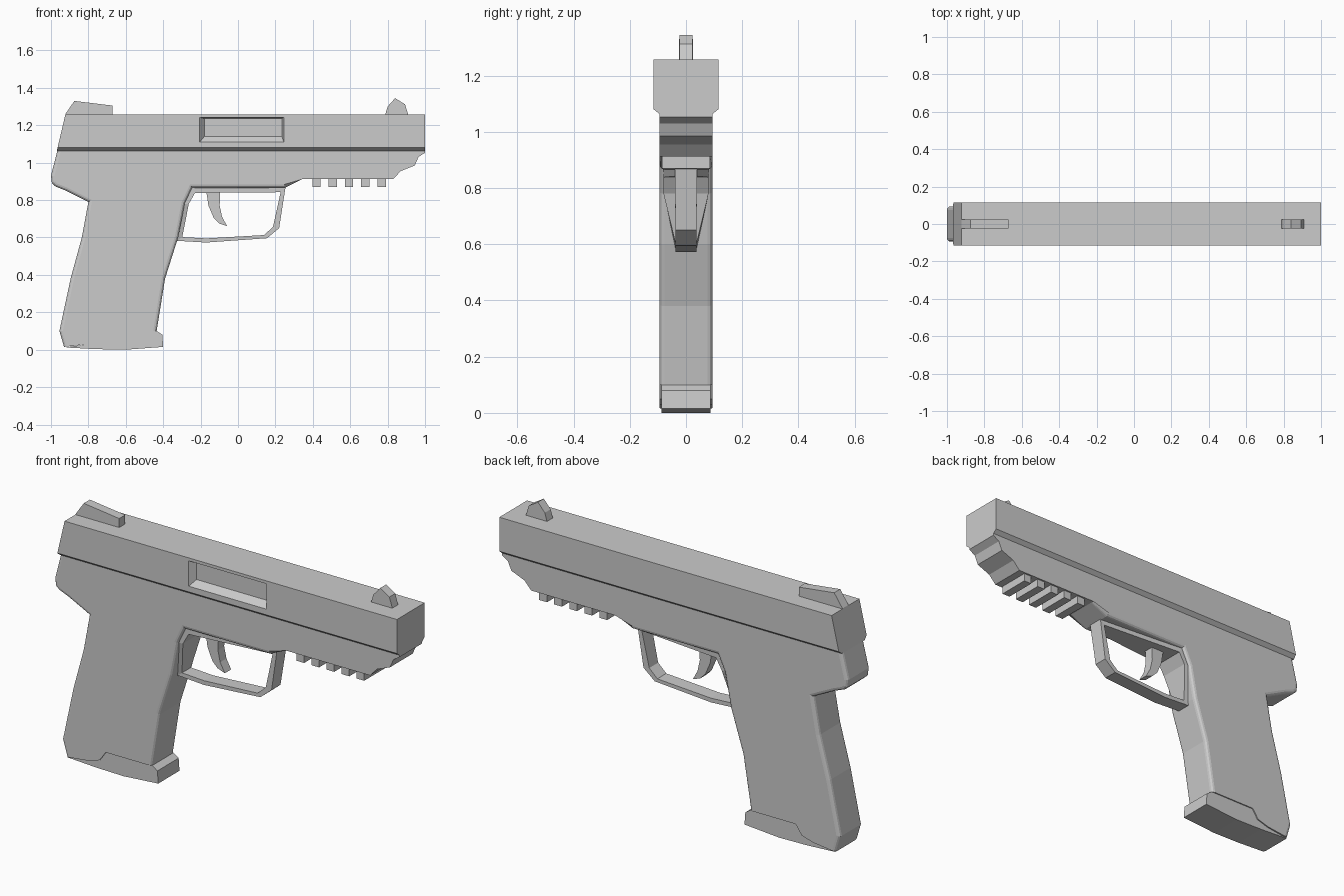
import bpy, bmesh

if "Cube" in bpy.data.objects:
    bpy.data.objects.remove(bpy.data.objects["Cube"])


def finish(name, bm):
    bmesh.ops.recalc_face_normals(bm, faces=bm.faces)
    mesh = bpy.data.meshes.new(name)
    bm.to_mesh(mesh)
    bm.free()
    ob = bpy.data.objects.new(name, mesh)
    bpy.context.collection.objects.link(ob)
    return ob


def loft(name, sections, closed=False):
    """Join equal-length point loops; cap the ends unless closed."""
    bm = bmesh.new()
    rings = [[bm.verts.new(p) for p in s] for s in sections]
    n = len(rings[0])
    pairs = list(zip(rings, rings[1:]))
    if closed:
        pairs.append((rings[-1], rings[0]))
    else:
        bm.faces.new(rings[0])
        bm.faces.new(rings[-1])
    for a, b in pairs:
        for i in range(n):
            j = (i + 1) % n
            bm.faces.new((a[i], a[j], b[j], b[i]))
    return finish(name, bm)


def plate(name, profile, half, bevel=0, pick=None):
    """Extrude an x-z profile across y, optionally rounding chosen rim edges."""
    ob = loft(name, [[(x, y, z) for x, z in profile] for y in (-half, half)])
    if bevel:
        bm = bmesh.new()
        bm.from_mesh(ob.data)
        rim = []
        for e in bm.edges:
            a, b = (v.co for v in e.verts)
            if abs(a.y - b.y) < 1e-5 and pick((a + b) / 2):
                rim.append(e)
        bmesh.ops.bevel(bm, geom=rim, offset=bevel, segments=3, profile=0.5,
                        affect='EDGES', clamp_overlap=True)
        bm.to_mesh(ob.data)
        bm.free()
    return ob


# Slide: chamfered lower edges, slanted rear face
section = [(-.115, 1.258), (.115, 1.258), (.115, 1.08), (.094, 1.063), (-.094, 1.063), (-.115, 1.08)]
slide = loft("slide", [
    [(-.923 - (1.258 - z) * .235, y, z) for y, z in section],
    [(1, y, z) for y, z in section]])

# Ejection port: recess with sloping walls, on the front side only
cutter = loft("port_cutter", [
    [(x, y, z) for x, z in ((x0, z0), (x1, z0), (x1, z1), (x0, z1))]
    for y, x0, x1, z0, z1 in ((-.145, -.23, .255, 1.08, 1.25), (-.085, -.18, .235, 1.14, 1.235))])
cutter.hide_render = True
mod = slide.modifiers.new("port", 'BOOLEAN')
mod.operation = 'DIFFERENCE'
mod.solver = 'EXACT'
mod.object = cutter
bpy.context.view_layer.objects.active = slide
bpy.ops.object.modifier_apply(modifier=mod.name)
bpy.data.objects.remove(cutter)

# Frame and grip in one outline
frame = [(-.965, 1.068), (-1, .93), (-.995, .89), (-.975, .872), (-.92, .85), (-.80, .79),
         (-.835, .60), (-.895, .38), (-.955, .10), (-.93, .015), (-.80, .03), (-.735, .05),
         (-.70, .10), (-.435, .10), (-.39, .38), (-.32, .60), (-.285, .78), (-.245, .865),
         (.25, .865), (.345, .912), (.83, .912), (.87, .955), (.945, .985), (.965, 1.03),
         (1, 1.053), (1, 1.068)]
plate("frame", frame, .094, .018,
      lambda c: c.x < .3 and c.z < 1.03 and (c.z > .11 or c.x < -.9))

# Magazine base
plate("magazine_base", [(-.925, .012), (-.76, .003), (-.60, 0), (-.40, .015), (-.405, .08),
                        (-.435, .10), (-.70, .10), (-.735, .05), (-.80, .03)], .088)

# Trigger guard: closed strip that widens towards the grip (outer, inner, half width)
guard = [((-.25, .875), (-.23, .838), .08), ((.255, .875), (.228, .842), .04),
         ((.22, .65), (.187, .657), .037), ((.155, .596), (.14, .613), .037),
         ((-.17, .573), (-.17, .595), .037), ((-.325, .582), (-.298, .602), .037),
         ((-.295, .78), (-.263, .78), .08)]
loft("trigger_guard", [[(o[0], -w, o[1]), (o[0], w, o[1]), (i[0], w, i[1]), (i[0], -w, i[1])]
                       for o, i, w in guard], closed=True)

# Trigger
plate("trigger", [(-.17, .85), (-.158, .77), (-.13, .705), (-.10, .675), (-.058, .66),
                  (-.085, .71), (-.098, .77), (-.095, .85)], .026)

# Accessory rail teeth
for k in range(5):
    x = .397 + .087 * k
    plate(f"rail_tooth_{k + 1}", [(x, .92), (x, .87), (x + .045, .87), (x + .045, .92)], .085)

# Sights
plate("rear_sight", [(-.923, 1.25), (-.923, 1.26), (-.875, 1.33), (-.67, 1.305), (-.67, 1.25)], .025)
plate("front_sight", [(.785, 1.25), (.80, 1.30), (.84, 1.345), (.893, 1.312), (.912, 1.25)], .024)
